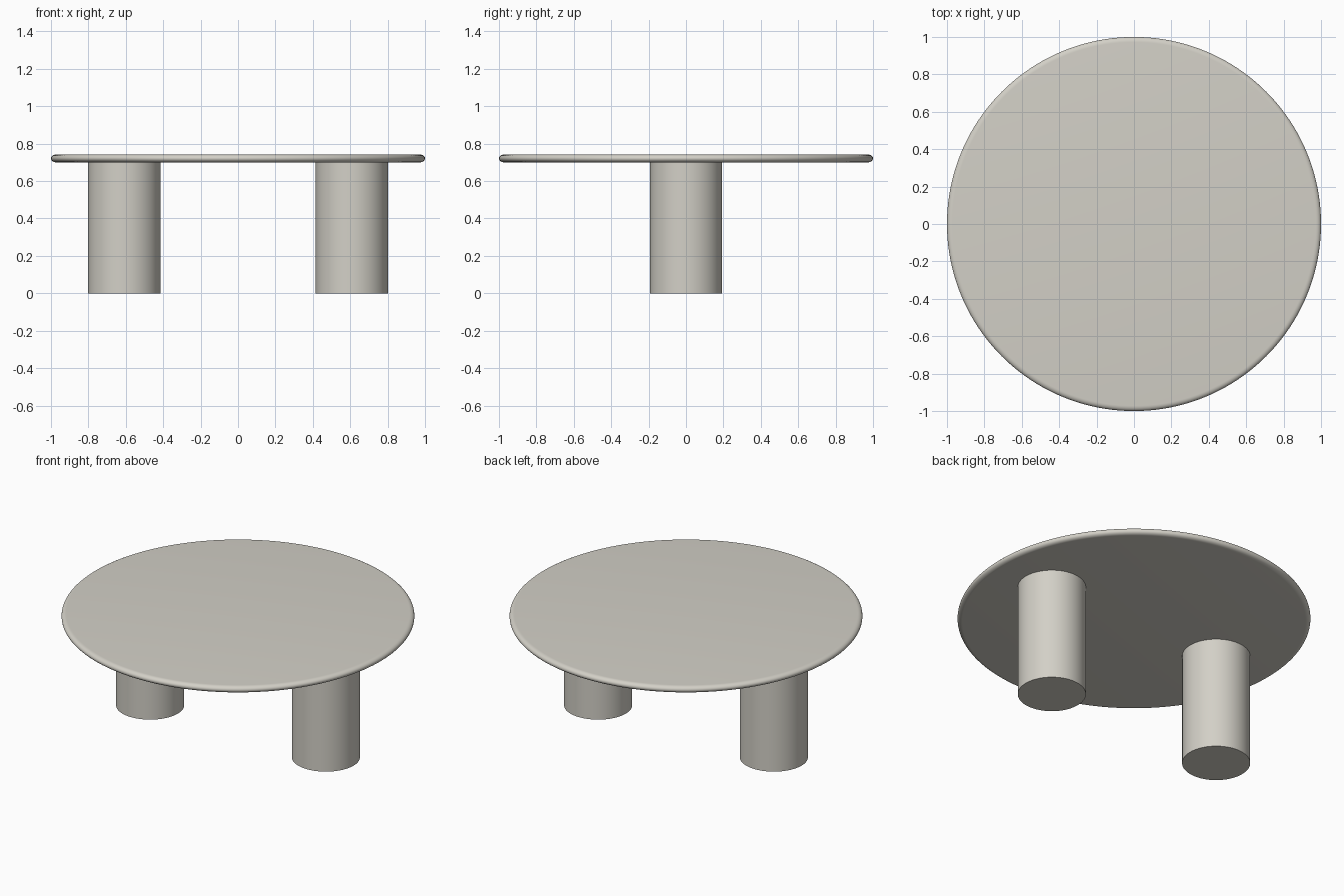
import bpy, bmesh, math

if "Cube" in bpy.data.objects:
    bpy.data.objects.remove(bpy.data.objects["Cube"])

# one warm light grey for the whole table
mat = bpy.data.materials.new("warm_grey")
mat.diffuse_color = (0.65, 0.63, 0.57, 1.0)
mat.use_nodes = True
mat.node_tree.nodes["Principled BSDF"].inputs["Base Color"].default_value = mat.diffuse_color

LEG_X, LEG_R = 0.608, 0.193
Z0, Z1 = 0.70, 0.742


def lathe(name, profile, x=0.0, segments=96):
    """Spin an (r, z) profile around z; ends on the axis are closed with flat caps."""
    bm = bmesh.new()
    rings = []
    for r, z in profile:
        rings.append([bm.verts.new((r * math.cos(2 * math.pi * i / segments),
                                    r * math.sin(2 * math.pi * i / segments), z))
                      for i in range(segments)])
    for a, b in zip(rings, rings[1:]):
        for i in range(segments):
            j = (i + 1) % segments
            bm.faces.new((a[i], a[j], b[j], b[i]))
    bm.faces.new(rings[0][::-1])
    bm.faces.new(rings[-1])
    me = bpy.data.meshes.new(name)
    bm.to_mesh(me)
    bm.free()
    me.materials.append(mat)
    ob = bpy.data.objects.new(name, me)
    ob.location.x = x
    bpy.context.collection.objects.link(ob)
    bpy.ops.object.select_all(action='DESELECT')
    ob.select_set(True)
    bpy.context.view_layer.objects.active = ob
    bpy.ops.object.shade_smooth_by_angle(angle=math.radians(35))
    return ob


# round top with a bullnose rim
half, depth, steps = (Z1 - Z0) / 2, 0.028, 12
rim = []
for k in range(steps + 1):
    a = -math.pi / 2 + math.pi * k / steps
    rim.append((1 - depth + depth * math.cos(a), (Z0 + Z1) / 2 + half * math.sin(a)))
lathe("table_top", rim, segments=160)

# two cylindrical legs
for name, side in (("left_leg", -1), ("right_leg", 1)):
    lathe(name, [(LEG_R, 0.0), (LEG_R, Z0)], x=side * LEG_X)
